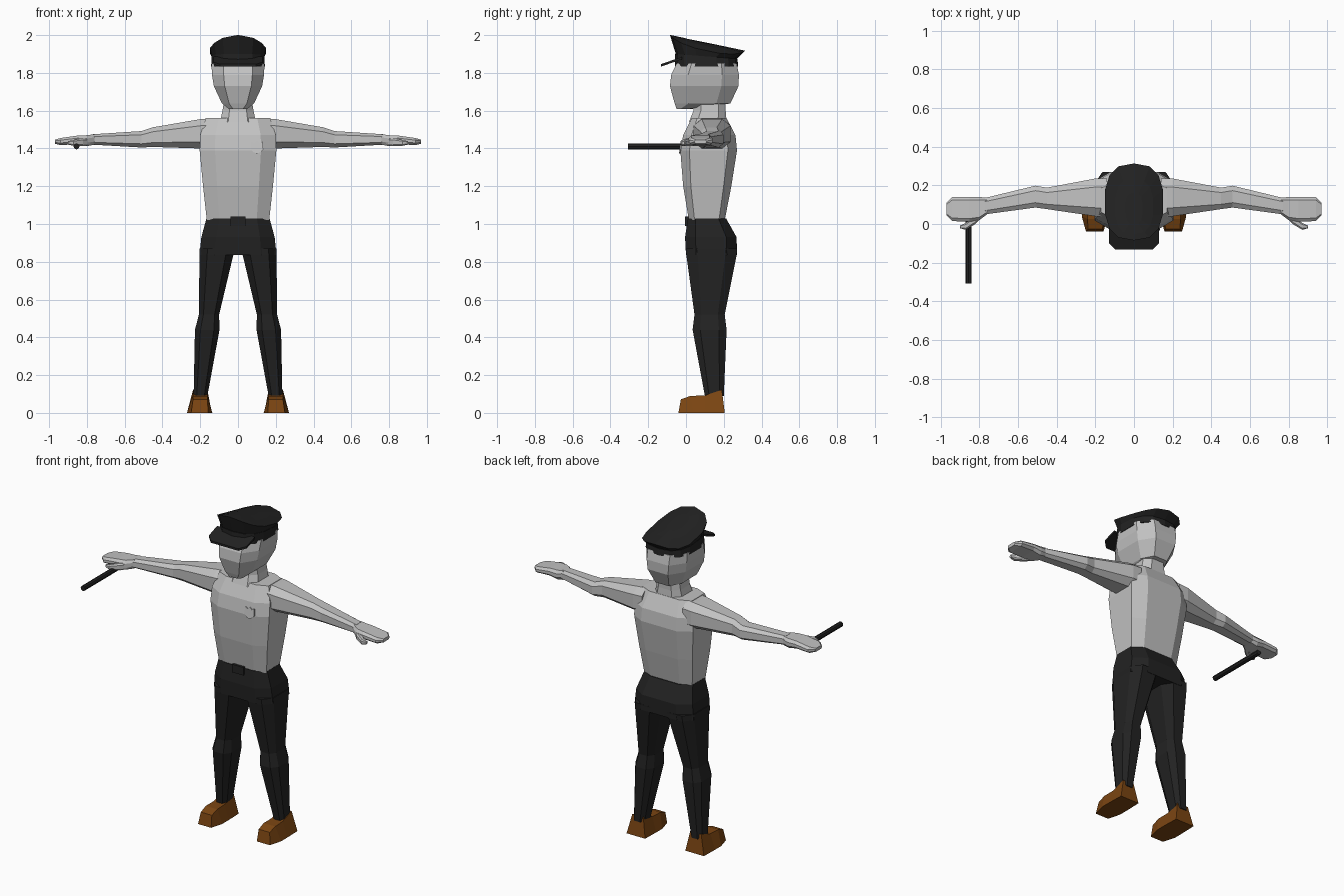
import bpy, bmesh, math
from mathutils import Vector

if "Cube" in bpy.data.objects:
    bpy.data.objects.remove(bpy.data.objects["Cube"])


def material(name, rgb):
    m = bpy.data.materials.new(name)
    m.diffuse_color = (*rgb, 1)
    m.use_nodes = True
    m.node_tree.nodes["Principled BSDF"].inputs["Base Color"].default_value = m.diffuse_color
    return m


GREY = material("light grey", (0.54, 0.54, 0.54))
BLACK = material("soft black", (0.016, 0.016, 0.016))
BROWN = material("shoe brown", (0.20, 0.06, 0.006))


def loft(name, rings, mat, mirror=False):
    """Skin a list of equal-length point rings and cap both ends."""
    bm = bmesh.new()
    vs = [[bm.verts.new(p) for p in r] for r in rings]
    n = len(rings[0])
    for a, b in zip(vs, vs[1:]):
        for i in range(n):
            j = (i + 1) % n
            bm.faces.new((a[i], a[j], b[j], b[i]))
    bm.faces.new(vs[0][::-1])
    bm.faces.new(vs[-1])
    bmesh.ops.recalc_face_normals(bm, faces=bm.faces)
    me = bpy.data.meshes.new(name)
    bm.to_mesh(me)
    bm.free()
    me.materials.append(mat)
    ob = bpy.data.objects.new(name, me)
    bpy.context.collection.objects.link(ob)
    if mirror:
        ob.modifiers.new("mirror", "MIRROR").use_mirror_merge = False
    return ob


def octagon(u0, u1, v0, v1, fu=0.55, fv=0.55):
    """Chamfered rectangle as eight (u, v) points."""
    cu, cv, hu, hv = (u0 + u1) / 2, (v0 + v1) / 2, (u1 - u0) / 2, (v1 - v0) / 2
    pts = [(1, -fv), (1, fv), (fu, 1), (-fu, 1), (-1, fv), (-1, -fv), (-fu, -1), (fu, -1)]
    return [(cu + a * hu, cv + b * hv) for a, b in pts]


def upright(z, x0, x1, y0, y1, fu=0.55, fv=0.55):
    return [(x, y, z) for x, y in octagon(x0, x1, y0, y1, fu, fv)]


def sideways(x, y0, y1, z0, z1, fu=0.55, fv=0.55):
    return [(x, y, z) for y, z in octagon(y0, y1, z0, z1, fu, fv)]


def box(name, x0, x1, y0, y1, z0, z1, mat):
    return loft(name, [[(x0, y0, z), (x1, y0, z), (x1, y1, z), (x0, y1, z)] for z in (z0, z1)], mat)


# Torso and neck
loft("torso", [upright(z, -h, h, a, b, 0.6, 0.68) for z, h, a, b in [
    (1.02, .165, .015, .205), (1.2, .185, -.015, .24), (1.39, .203, -.03, .27),
    (1.47, .20, -.015, .262), (1.56, .17, .03, .215)]], GREY)
loft("neck", [upright(z, -h, h, a, b) for z, h, a, b in [
    (1.54, .095, .015, .215), (1.60, .082, .04, .21), (1.66, .072, .04, .21)]], GREY)

# Head
loft("head", [upright(z, -h, h, a, b, 0.55, 0.5) for z, h, a, b in [
    (1.61, .05, -.05, .035), (1.638, .085, -.06, .235), (1.73, .128, -.085, .278),
    (1.79, .138, -.078, .28), (1.85, .14, -.05, .268)]], GREY)

# Arms, hands and thumbs
loft("arms", [sideways(*s) for s in [
    (.14, .04, .235, 1.40, 1.56), (.20, .04, .235, 1.40, 1.555), (.45, .077, .188, 1.408, 1.512),
    (.51, .085, .198, 1.405, 1.492), (.77, .05, .135, 1.42, 1.475)]], GREY, True)
loft("hands", [sideways(*s, 0.75, 0.4) for s in [
    (.76, .05, .135, 1.42, 1.475), (.80, .02, .14, 1.412, 1.47), (.85, .012, .14, 1.422, 1.468),
    (.94, .015, .14, 1.418, 1.455), (.97, .045, .108, 1.425, 1.446)]], GREY, True)
loft("thumbs", [sideways(*s) for s in [
    (.77, .05, .08, 1.42, 1.455), (.82, .0, .045, 1.412, 1.455),
    (.87, -.03, .005, 1.414, 1.445), (.90, -.022, -.008, 1.42, 1.438)]], GREY, True)

# Trousers: pelvis and legs
loft("trouser_hips", [upright(z, -h, h, a, b, 0.6, 0.6) for z, h, a, b in [
    (1.03, .167, .01, .212), (.93, .194, -.005, .268), (.835, .204, .0, .27)]], BLACK)
loft("trouser_legs", [upright(*s) for s in [
    (.87, .01, .204, .0, .27), (.835, .025, .204, .002, .268), (.52, .10, .207, .045, .205),
    (.44, .098, .228, .035, .215), (.09, .162, .235, .10, .20)]], BLACK, True)
box("belt_buckle", -.04, .04, -.004, .03, .99, 1.04, BLACK)

# Shoes: bottom y, top y, top height, half widths below and above
loft("shoes", [[(.203 - w, yb, 0), (.203 + w, yb, 0), (.2 + t, yt, h), (.2 - t, yt, h)]
               for yb, yt, h, w, t in [
                   (-.04, -.027, .072, .045, .038), (.04, .025, .09, .067, .04),
                   (.10, .10, .092, .067, .038), (.205, .19, .122, .064, .038)]], BROWN, True)


# Cap: band, flared crown and visor
def cap_ring(hx, y0, y1, zf, n=14):
    ring = []
    for i in range(n):
        t = 2 * math.pi * (i + .5) / n
        c, s = math.cos(t), math.sin(t)
        x = hx * math.copysign(abs(c) ** .75, c)
        y = (y0 + y1) / 2 + (y1 - y0) / 2 * math.copysign(abs(s) ** .75, s) / .975
        ring.append((x, y, zf(x, y)))
    return ring


def crown_top(x, y):
    return 2.0 - .21 * (y + .08) - 1.9 * x * x


loft("cap_band", [cap_ring(.145, -.055, .272, lambda x, y: 1.835),
                  cap_ring(.142, -.055, .268, lambda x, y: 1.90 - .08 * (y + .05))], BLACK)
loft("cap_crown", [cap_ring(.14, -.05, .265, lambda x, y: 1.90 - .08 * (y + .05)),
                   cap_ring(.152, -.08, .308, crown_top),
                   cap_ring(.10, -.05, .23, crown_top),
                   cap_ring(.045, .0, .16, crown_top)], BLACK)
visor = [(.13, -.02), (.13, -.10), (.095, -.133), (-.095, -.133), (-.13, -.10), (-.13, -.02)]
loft("cap_visor", [[(x, y, 1.833 + d + .35 * (y + .133)) for x, y in visor] for d in (0, .013)], BLACK)

# Shield badge on the chest
shield = [(.07, 1.437), (.085, 1.43), (.1, 1.44), (.115, 1.43), (.13, 1.437), (.134, 1.395),
          (.118, 1.38), (.1, 1.373), (.082, 1.38), (.066, 1.395)]
loft("chest_badge", [[(x, d + .15 * (z - 1.373), z) for x, z in shield] for d in (-.037, -.029)], GREY)

# Baton held under the right hand
loft("baton", [[(-.855 + .016 * math.cos(k * math.pi / 4), y, 1.411 + .016 * math.sin(k * math.pi / 4))
                for k in range(8)] for y in (-.308, .08)], BLACK)
